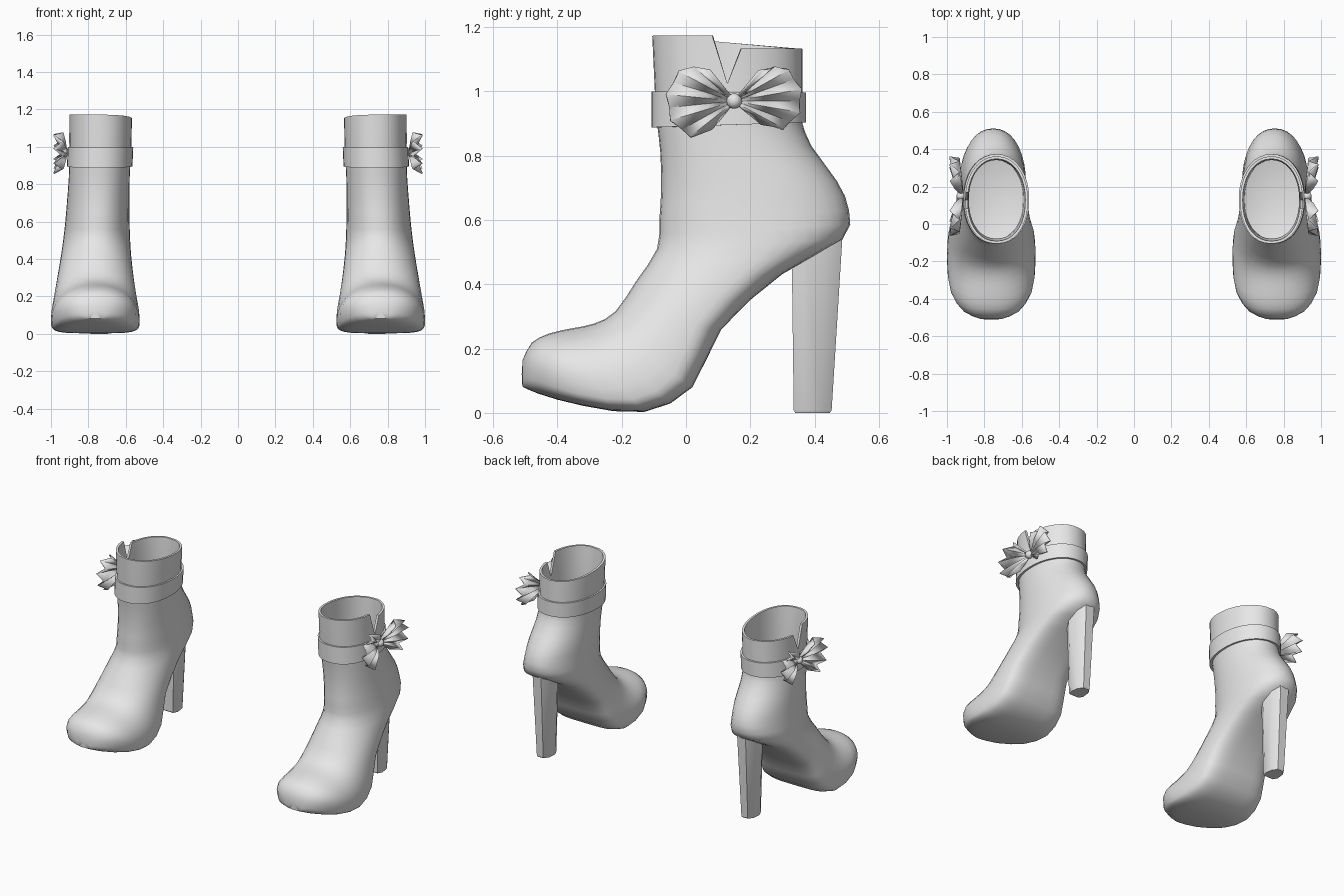
import bpy, bmesh, math
from mathutils import Vector

cube = bpy.data.objects.get("Cube")
if cube:
    bpy.data.objects.remove(cube, do_unlink=True)

# One plain grey for everything
grey = bpy.data.materials.new("plain grey")
grey.use_nodes = True
grey.diffuse_color = (0.8, 0.8, 0.8, 1)
grey.node_tree.nodes["Principled BSDF"].inputs["Base Color"].default_value = (0.8, 0.8, 0.8, 1)

N = 36  # points around the boot


def finish(name, bm, angle=40, thickness=0):
    """Turn a bmesh of the right boot's part into an object mirrored to the left boot."""
    bmesh.ops.recalc_face_normals(bm, faces=bm.faces[:])
    mesh = bpy.data.meshes.new(name)
    bm.to_mesh(mesh)
    bm.free()
    mesh.materials.append(grey)
    mesh.shade_smooth()
    mesh.set_sharp_from_angle(angle=math.radians(angle))
    ob = bpy.data.objects.new(name, mesh)
    bpy.context.collection.objects.link(ob)
    if thickness:
        solid = ob.modifiers.new("Thickness", 'SOLIDIFY')
        solid.thickness = thickness
        solid.offset = 0
    mirror = ob.modifiers.new("Other boot", 'MIRROR')
    mirror.use_mirror_merge = False


def bridge(bm, rows, around=True, loop=False):
    """Skin between rows of points; returns the rows of vertices."""
    vs = [[bm.verts.new(p) for p in row] for row in rows]
    pairs = list(zip(vs, vs[1:])) + ([(vs[-1], vs[0])] if loop else [])
    for a, b in pairs:
        n = len(a)
        for i in range(n if around else n - 1):
            j = (i + 1) % n
            bm.faces.new((a[i], a[j], b[j], b[i]))
    return vs


def fan(bm, row, tip):
    c = bm.verts.new(tip)
    for i in range(len(row)):
        bm.faces.new((row[i], row[(i + 1) % len(row)], c))


def ring(fy, fz, by, bz, hw, k=0.0):
    """Tilted section from a front point to a back point, hw wide to each side.
    k from 0 to 1 squares off the back (sole) half and moves the widest spot to it."""
    cx = -0.763 + 0.028 * min(1, max(0, (fz - 0.3) / 0.7))
    front, back = Vector((cx, fy, fz)), Vector((cx, by, bz))
    mid = front.lerp(back, 0.5 + 0.22 * k)
    pts = []
    for i in range(N):
        a = 2 * math.pi * i / N
        c, s = math.cos(a), math.sin(a)
        m = 2.2 if c > 0 else 2.1 + 2.4 * k
        u, w = abs(c) ** (2 / m), math.copysign(abs(s) ** (2 / m), s)
        p = mid + ((front if c > 0 else back) - mid) * u
        p.x -= hw * w
        pts.append(p)
    return pts


def smooth(keys):
    """Add an in-between section halfway along each pair, on a smooth curve."""
    out = []
    for i in range(len(keys) - 1):
        a, b = keys[max(i - 1, 0)], keys[i]
        c, d = keys[i + 1], keys[min(i + 2, len(keys) - 1)]
        out += [b, [(9 * (q + r) - p - s) / 16 for p, q, r, s in zip(a, b, c, d)]]
    return out + [keys[-1]]


def rim(shrink):
    """Top edge with the V slit on the outer side."""
    pts = ring(-0.105 + shrink, 1.172, 0.362 - shrink, 1.132, 0.168 - shrink)
    for i in range(1, N // 2):
        pts[i].z = 1.174 if i < N // 4 else 1.134
    pts[N // 4].z = 1.025
    return pts


# Boot upper: lining, rim and cuff, then ankle to toe
foot = [
    (-0.090, 0.90, 0.362, 0.90, 0.163, 0),
    (-0.080, 0.81, 0.390, 0.83, 0.163, 0),
    (-0.077, 0.70, 0.470, 0.72, 0.167, 0),
    (-0.083, 0.60, 0.507, 0.63, 0.171, 0),
    (-0.090, 0.51, 0.487, 0.54, 0.177, 0.1),
    (-0.155, 0.41, 0.300, 0.432, 0.187, 0.35),
    (-0.220, 0.315, 0.110, 0.26, 0.207, 0.55),
    (-0.285, 0.278, 0.020, 0.08, 0.229, 0.8),
    (-0.355, 0.263, -0.130, 0.003, 0.237, 1),
    (-0.425, 0.247, -0.320, 0.022, 0.218, 0.9),
    (-0.480, 0.218, -0.460, 0.060, 0.146, 0.5),
    (-0.508, 0.165, -0.509, 0.082, 0.055, 0.2),
]
lining = [ring(-0.078, z, 0.342, z, 0.148) for z in (0.90, 1.0)]
cuff = [rim(0.014), rim(0), ring(-0.097, 1.0, 0.362, 1.0, 0.165)]
bm = bmesh.new()
vs = bridge(bm, lining + cuff + [ring(*key) for key in smooth(foot)])
fan(bm, vs[0], (-0.735, 0.12, 0.85))
fan(bm, vs[-1], (-0.763, -0.511, 0.12))
finish("boot_upper", bm, 45)

# Ankle strap: a band with an outer and an inner wall
outer = [ring(-0.107, fz, 0.374, bz, 0.175) for fz, bz in ((0.888, 0.903), (1.0, 0.997))]
inner = [ring(-0.085, fz, 0.355, bz, 0.158) for fz, bz in ((1.0, 0.997), (0.888, 0.903))]
bm = bmesh.new()
bridge(bm, outer + inner, loop=True)
finish("ankle_strap", bm)

# Tapered block heel: flat front, chamfered back
half = [(0, 0.7), (0.25, 1), (0.7, 0.9), (1, 0.45)]
section = half + [(u, -v) for u, v in reversed(half)]
levels = [(0.0, 0.340, 0.447, 0.047), (0.008, 0.335, 0.453, 0.051), (0.57, 0.328, 0.488, 0.068)]
bm = bmesh.new()
vs = bridge(bm, [[(-0.742 + hw * v, y0 + (y1 - y0) * u, z) for u, v in section]
                 for z, y0, y1, hw in levels])
bm.faces.new(vs[0])
bm.faces.new(vs[-1])
finish("block_heel", bm, 30)

# Pleated bow wings fanning out from the knot, alternate folds standing proud
knot = Vector((-0.912, 0.15, 0.97))
PLEATS = 10
for name, side, top, bottom in (("bow_front_wing", -1, 51, -51), ("bow_back_wing", 1, 50, -40)):
    rows = []
    for t, ridge, valley in ((0.1, 0.012, 0.004), (0.5, 0.048, 0.012), (1.0, 0.072, 0.024)):
        row = []
        for i in range(PLEATS):
            s = i / (PLEATS - 1)
            a = math.radians(top + (bottom - top) * s)
            r = t * (0.117 + 0.092 * math.sqrt(abs(math.sin(math.pi * s))) + 0.005 * (-1) ** i)
            depth = valley if i % 2 else ridge
            row.append(knot + Vector((-depth, side * r * math.cos(a), r * math.sin(a))))
        rows.append(row)
    bm = bmesh.new()
    bridge(bm, rows, around=False)
    finish(name, bm, 25, 0.008)

# Bow knot
bm = bmesh.new()
bmesh.ops.create_uvsphere(bm, u_segments=12, v_segments=8, radius=0.024)
bmesh.ops.translate(bm, verts=bm.verts[:], vec=knot - Vector((0.014, 0, 0)))
finish("bow_knot", bm, 50)
